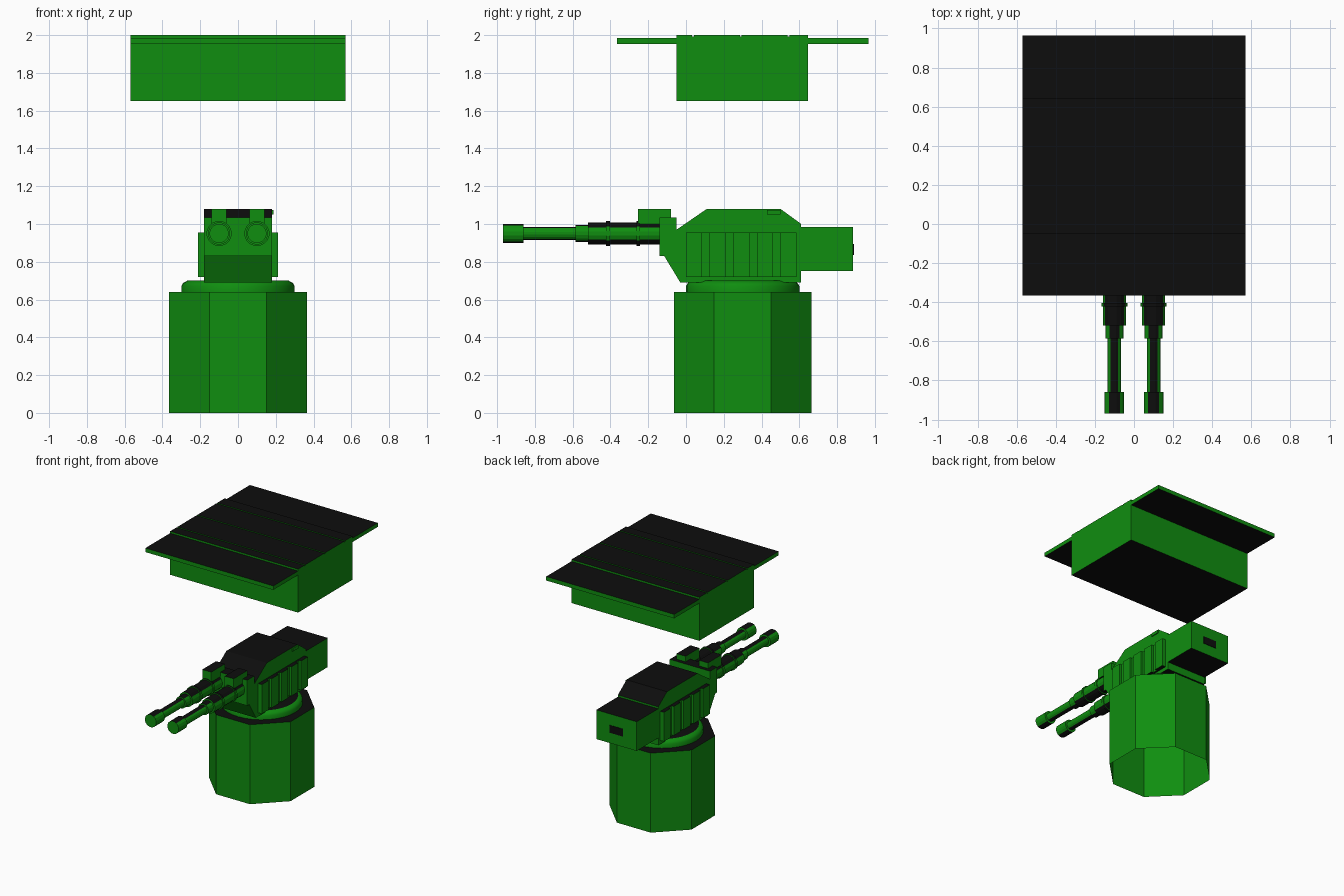
import bpy, bmesh, math
from mathutils import Matrix, Vector

if "Cube" in bpy.data.objects:
    bpy.data.objects.remove(bpy.data.objects["Cube"])


def make_material(name, rgb):
    m = bpy.data.materials.new(name)
    m.diffuse_color = (*rgb, 1)
    m.use_nodes = True
    m.node_tree.nodes["Principled BSDF"].inputs["Base Color"].default_value = m.diffuse_color
    return m


GREEN = make_material("army_green", (0.005, 0.27, 0.005))
BLACK = make_material("flat_black", (0.004, 0.004, 0.004))


def finish(name, bm, limit=0.75, smooth=False):
    """Green sides; faces pointing steeply up or down are black."""
    bm.normal_update()
    for f in bm.faces:
        f.material_index = 1 if abs(f.normal.z) > limit else 0
    me = bpy.data.meshes.new(name)
    bm.to_mesh(me)
    bm.free()
    me.materials.append(GREEN)
    me.materials.append(BLACK)
    ob = bpy.data.objects.new(name, me)
    bpy.context.collection.objects.link(ob)
    if smooth:
        bpy.context.view_layer.objects.active = ob
        ob.select_set(True)
        bpy.ops.object.shade_smooth_by_angle(angle=math.radians(35))
        ob.select_set(False)
    return ob


def box(name, x, y, z, limit=0.75):
    bm = bmesh.new()
    size = Vector((x[1] - x[0], y[1] - y[0], z[1] - z[0]))
    mid = Vector((x[0] + x[1], y[0] + y[1], z[0] + z[1])) / 2
    bmesh.ops.create_cube(bm, size=1, matrix=Matrix.Translation(mid) @ Matrix.Diagonal((*size, 1)))
    return finish(name, bm, limit)


def tube(name, x, y0, y1, z, r, limit=0.8, sides=16):
    """Cylinder along y."""
    bm = bmesh.new()
    mat = Matrix.Translation((x, (y0 + y1) / 2, z)) @ Matrix.Rotation(math.pi / 2, 4, 'X')
    mat = mat @ Matrix.Rotation(math.pi / sides, 4, 'Z')
    bmesh.ops.create_cone(bm, cap_ends=True, segments=sides, radius1=r, radius2=r,
                          depth=y1 - y0, matrix=mat)
    return finish(name, bm, limit)


def extrude_profile(name, pts, half):
    """Closed y-z outline extruded across x."""
    bm = bmesh.new()
    f = bm.faces.new([bm.verts.new((-half, y, z)) for y, z in pts])
    new = bmesh.ops.extrude_face_region(bm, geom=[f])["geom"]
    bmesh.ops.translate(bm, vec=(2 * half, 0, 0),
                        verts=[v for v in new if isinstance(v, bmesh.types.BMVert)])
    bmesh.ops.recalc_face_normals(bm, faces=bm.faces[:])
    return finish(name, bm)


CY = 0.30  # turning axis of the turret

# Octagonal pedestal, open underneath
bm = bmesh.new()
bmesh.ops.create_cone(bm, cap_ends=True, segments=8,
                      radius1=0.364 / math.cos(math.pi / 8), radius2=0.364 / math.cos(math.pi / 8),
                      depth=0.64,
                      matrix=Matrix.Translation((0, CY, 0.32)) @ Matrix.Rotation(math.pi / 8, 4, 'Z'))
bm.normal_update()
bmesh.ops.delete(bm, geom=[f for f in bm.faces if f.normal.z < -0.9], context='FACES')
finish("pedestal", bm)

# Turning ring with rounded shoulder
bm = bmesh.new()
rows = []
for r, z in [(0.30, 0.635), (0.30, 0.672), (0.29, 0.688), (0.268, 0.70)]:
    rows.append([bm.verts.new((r * math.cos(a), CY + r * math.sin(a), z))
                 for a in [i * math.tau / 32 for i in range(32)]])
for lo, hi in zip(rows, rows[1:]):
    for i in range(32):
        j = (i + 1) % 32
        bm.faces.new((lo[i], lo[j], hi[j], hi[i]))
bm.faces.new(rows[-1])
finish("turning_ring", bm, 0.92, smooth=True)

# Turret body, rear housing and front gun shield
extrude_profile("turret_body", [(-0.115, 0.83), (-0.03, 0.69), (0.61, 0.69), (0.61, 1.0),
                                (0.50, 1.08), (0.11, 1.08), (-0.05, 0.97), (-0.115, 0.97)], 0.18)
box("rear_housing", (-0.18, 0.18), (0.60, 0.885), (0.75, 0.985))
box("gun_shield", (-0.18, 0.18), (-0.14, -0.05), (0.83, 1.035))
box("rear_vent", (-0.06, 0.06), (0.88, 0.889), (0.835, 0.895), limit=-1)
box("roof_latch", (0.165, 0.188), (0.43, 0.50), (1.05, 1.075), limit=2)

# Ribbed side panels
for s, side in ((-1, "left"), (1, "right")):
    box(f"{side}_panel", sorted((s * 0.17, s * 0.195)), (0.0, 0.585), (0.72, 0.955))
    for i in range(5):
        y = i * 0.125
        box(f"{side}_rib_{i}", sorted((s * 0.19, s * 0.213)), (y, y + 0.085), (0.72, 0.955))

    # Twin gun barrels with sleeves, rings and feed boxes
    x, z = s * 0.10, 0.95
    tube(f"{side}_muzzle", x, -0.97, -0.86, z, 0.051)
    tube(f"{side}_barrel", x, -0.87, -0.57, z, 0.035)
    tube(f"{side}_collar", x, -0.585, -0.51, z, 0.046)
    tube(f"{side}_sleeve", x, -0.52, -0.13, z, 0.059, limit=0.6)
    for k, y in enumerate((-0.413, -0.253)):
        tube(f"{side}_band_{k}", x, y - 0.01, y + 0.01, z, 0.067, limit=0.6)
    box(f"{side}_feed_box", (x - 0.04, x + 0.04), (-0.255, -0.08), (1.0, 1.08))

# Floating canopy: deep box, wide thin plate, and roof slats
box("canopy_box", (-0.57, 0.57), (-0.05, 0.645), (1.65, 1.993))
box("canopy_plate", (-0.57, 0.57), (-0.365, 0.965), (1.953, 1.985))
for i, (a, b) in enumerate(((-0.05, 0.032), (0.042, 0.285), (0.295, 0.538), (0.548, 0.645))):
    box(f"roof_slat_{i}", (-0.57, 0.57), (a, b), (1.99, 2.0))
